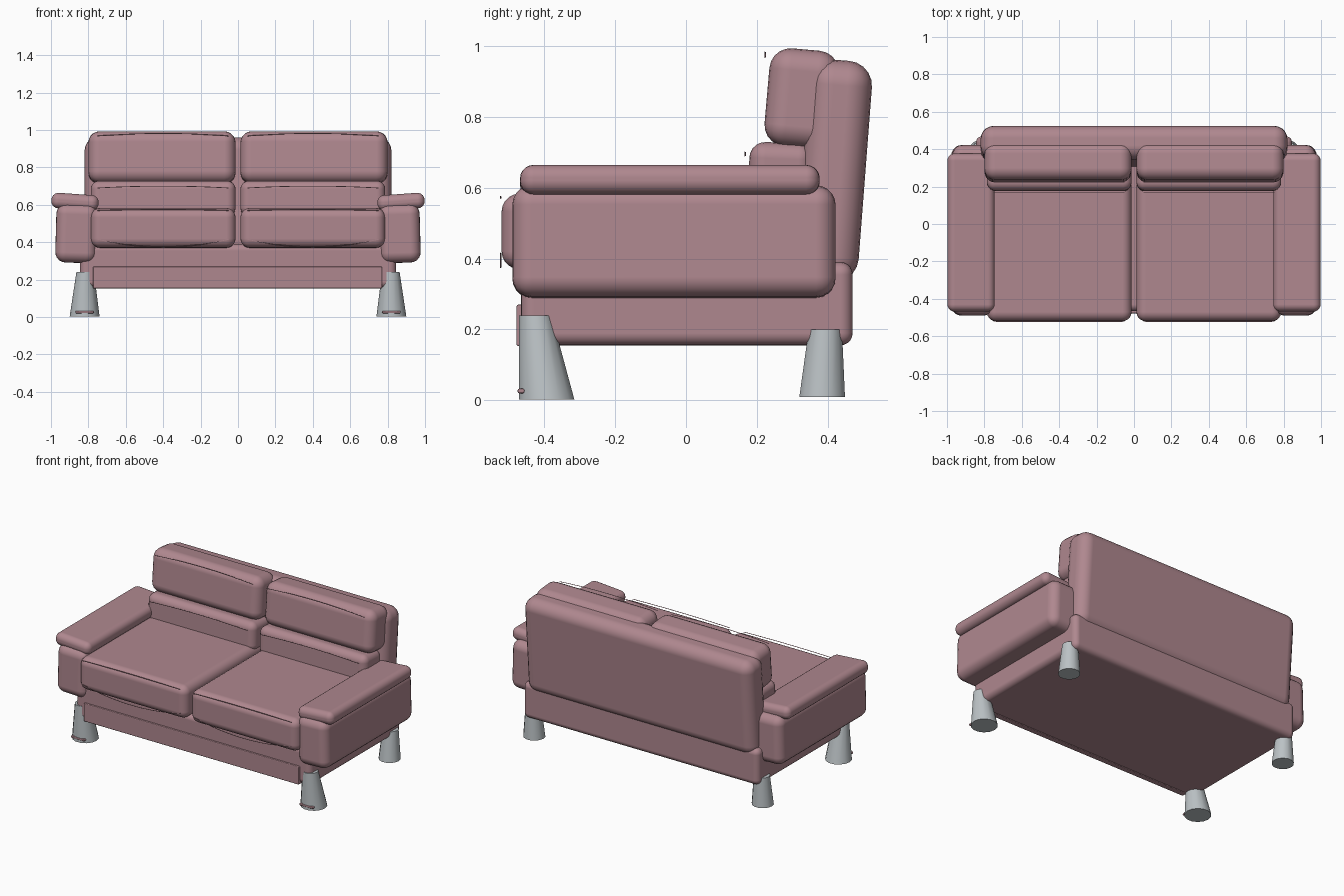
import bpy, bmesh, math
from mathutils import Vector

if "Cube" in bpy.data.objects:
    bpy.data.objects.remove(bpy.data.objects["Cube"])


def material(name, rgb):
    m = bpy.data.materials.new(name)
    m.diffuse_color = (*rgb, 1)
    m.use_nodes = True
    m.node_tree.nodes["Principled BSDF"].inputs["Base Color"].default_value = m.diffuse_color
    return m


PINK = material("dusty pink leather", (0.43, 0.245, 0.275))
GREY = material("pale grey metal", (0.50, 0.54, 0.56))


def add(name, bm, mat):
    me = bpy.data.meshes.new(name)
    bm.to_mesh(me)
    bm.free()
    me.materials.append(mat)
    ob = bpy.data.objects.new(name, me)
    bpy.context.collection.objects.link(ob)
    bpy.context.view_layer.objects.active = ob
    for o in bpy.context.selected_objects:
        o.select_set(False)
    ob.select_set(True)
    bpy.ops.object.shade_smooth_by_angle(angle=math.radians(35))
    return ob


def soft_box(name, lo, hi, radius, rot=(0, 0, 0), segments=5):
    """Rounded box between two corners, turned about its centre (degrees)."""
    lo, hi = Vector(lo), Vector(hi)
    bm = bmesh.new()
    bmesh.ops.create_cube(bm, size=1)
    bmesh.ops.scale(bm, vec=hi - lo, verts=bm.verts)
    ob = add(name, bm, PINK)
    ob.location = (lo + hi) / 2
    ob.rotation_euler = [math.radians(a) for a in rot]
    b = ob.modifiers.new("rounding", 'BEVEL')
    b.width, b.segments, b.harden_normals = radius, segments, True
    return ob


def leg(name, bottom, r0, top, r1, sides=14):
    bm = bmesh.new()
    rings = []
    for c, r in ((bottom, r0), (top, r1)):
        rings.append([bm.verts.new((c[0] + r * math.cos(2 * math.pi * i / sides),
                                    c[1] + r * math.sin(2 * math.pi * i / sides), c[2]))
                      for i in range(sides)])
    for i in range(sides):
        j = (i + 1) % sides
        bm.faces.new((rings[0][i], rings[0][j], rings[1][j], rings[1][i]))
    bm.faces.new(rings[0][::-1])
    bm.faces.new(rings[1])
    add(name, bm, GREY)


def seam(name, x0, x1, y, z_end, z_mid, n=10):
    """Very thin bowed strip of stitching."""
    bm = bmesh.new()
    rows = []
    for i in range(n + 1):
        t = i / n
        z = z_end + (z_mid - z_end) * 4 * t * (1 - t)
        rows.append([bm.verts.new((x0 + (x1 - x0) * t, y + dy, z + dz))
                     for dy, dz in ((0, -0.002), (0.004, 0), (0, 0.002))])
    for a, b in zip(rows, rows[1:]):
        for k in range(3):
            bm.faces.new((a[k], a[(k + 1) % 3], b[(k + 1) % 3], b[k]))
    bmesh.ops.recalc_face_normals(bm, faces=bm.faces)
    add(name, bm, PINK)


# Frame and front rail
soft_box("base", (-0.845, -0.465, 0.155), (0.845, 0.47, 0.39), 0.035)
soft_box("front_rail", (-0.775, -0.478, 0.153), (0.77, -0.44, 0.27), 0.005, segments=2)

# Leaning back panel
soft_box("backrest", (-0.82, 0.327, 0.335), (0.82, 0.506, 0.96), 0.07, (-4.4, 0, 0))

for s, side in ((-1, "left"), (1, "right")):
    def span(a, b):
        return sorted((s * a, s * b))

    # Cushions
    a, b = span(0.013, 0.787)
    soft_box(side + "_seat_cushion", (a, -0.52, 0.37), (b, 0.32, 0.583), 0.05)
    soft_box(side + "_lumbar_cushion", (a, 0.177, 0.54), (b, 0.36, 0.727), 0.045, (-2, 0, 0))
    a, b = span(0.013, 0.8)
    soft_box(side + "_head_cushion", (a, 0.228, 0.713), (b, 0.425, 0.99), 0.06, (-5, 0, 0))

    # Armrest body and top pad, both leaning slightly outward
    a, b = span(0.755, 0.974)
    soft_box(side + "_arm", (a, -0.49, 0.29), (b, 0.422, 0.605), 0.055, (0, s * -1.5, 0))
    a, b = span(0.745, 0.998)
    soft_box(side + "_arm_pad", (a, -0.468, 0.575), (b, 0.377, 0.658), 0.038, (0, s * -4, 0))

    # Legs, with a small tab on the front foot
    leg(side + "_front_leg", (s * 0.82, -0.393, 0.003), 0.08, (s * 0.817, -0.425, 0.24), 0.047)
    leg(side + "_rear_leg", (s * 0.82, 0.384, 0.01), 0.066, (s * 0.82, 0.393, 0.2), 0.048)
    a, b = span(0.77, 0.87)
    soft_box(side + "_foot_tab", (a, -0.475, 0.02), (b, -0.455, 0.033), 0.005, segments=2)

    # Stitching
    a, b = span(0.05, 0.75)
    seam(side + "_head_seam", a, b, 0.222, 0.968, 0.982)
    seam(side + "_lumbar_seam", a, b, 0.165, 0.69, 0.70)
    seam(side + "_seat_top_seam", a, b, -0.524, 0.57, 0.575)
    seam(side + "_seat_low_seam", a, b, -0.524, 0.415, 0.375)
